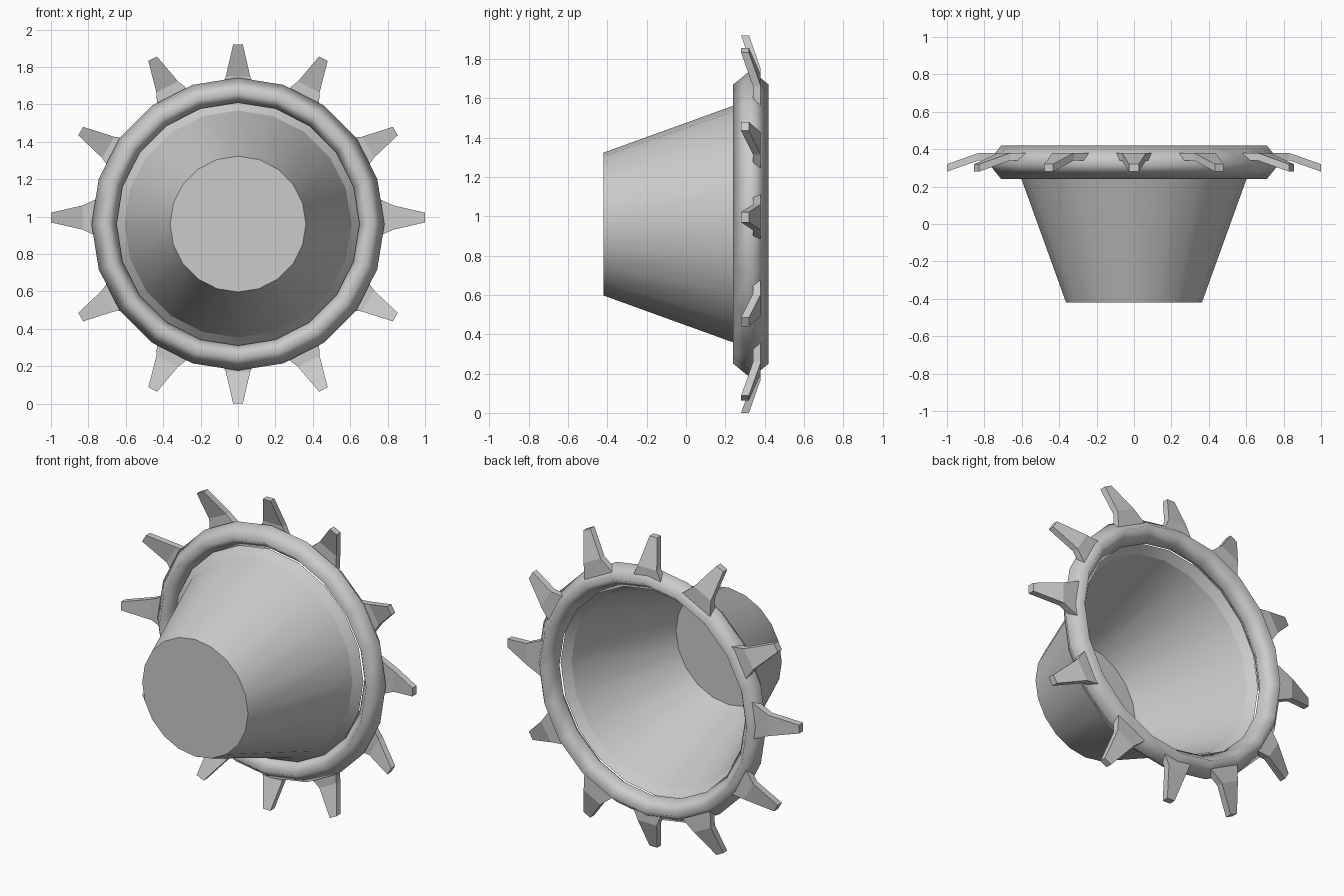
import bpy, bmesh
from math import sin, cos, pi, radians
from mathutils import Matrix, Vector

if "Cube" in bpy.data.objects:
    bpy.data.objects.remove(bpy.data.objects["Cube"], do_unlink=True)

CENTRE_Z = 0.96
SIDES = 20

grey = bpy.data.materials.new("plain grey")
grey.use_nodes = True
COLOUR = (0.6, 0.6, 0.6, 1)
grey.diffuse_color = COLOUR
grey.node_tree.nodes["Principled BSDF"].inputs["Base Color"].default_value = COLOUR


def finish(name, bm):
    """Turn a bmesh into a named object on the wheel's centre."""
    bmesh.ops.recalc_face_normals(bm, faces=bm.faces)
    mesh = bpy.data.meshes.new(name)
    bm.to_mesh(mesh)
    bm.free()
    mesh.materials.append(grey)
    obj = bpy.data.objects.new(name, mesh)
    obj.location.z = CENTRE_Z
    bpy.context.collection.objects.link(obj)
    return obj


def lathe(name, profile, closed=False, cap_first=False):
    """Spin (radius, y) points around the y axis."""
    bm = bmesh.new()
    rings = []
    for r, y in profile:
        rings.append([bm.verts.new((r * cos(2 * pi * i / SIDES), y, r * sin(2 * pi * i / SIDES)))
                      for i in range(SIDES)])
    pairs = list(zip(rings, rings[1:]))
    if closed:
        pairs.append((rings[-1], rings[0]))
    for a, b in pairs:
        for i in range(SIDES):
            j = (i + 1) % SIDES
            bm.faces.new((a[i], a[j], b[j], b[i])).smooth = True
    if cap_first:
        bm.faces.new(rings[0])
    return finish(name, bm)


# Hollow cup with a closed front and a slightly flared rim
cup = lathe("cup", [(0.363, -0.42), (0.607, 0.255), (0.65, 0.3)], cap_first=True)
bpy.ops.object.select_all(action="DESELECT")
cup.select_set(True)
bpy.context.view_layer.objects.active = cup
bpy.ops.object.shade_smooth_by_angle(angle=radians(23))

# Soft rim ring with a diamond section
lathe("rim_ring", [(0.783, 0.33), (0.71, 0.42), (0.637, 0.33), (0.71, 0.24)], closed=True)


def tooth(name, angle, tip, lift=0.0):
    """Flat tooth, flared at the root and bent forward towards its tip."""
    # distance back from tip, half width, front y
    sections = [(0.28, 0.115, 0.34), (0.17, 0.065, 0.34), (0, 0.026, 0.28)]
    bm = bmesh.new()
    loops = []
    for back, half, y in sections:
        r = tip - back
        loops.append([bm.verts.new(p) for p in
                      ((r, y, -half), (r, y, half), (r, y + 0.04, half), (r, y + 0.04, -half))])
    for a, b in zip(loops, loops[1:]):
        for i in range(4):
            j = (i + 1) % 4
            bm.faces.new((a[i], a[j], b[j], b[i]))
    bm.faces.new(loops[0])
    bm.faces.new(loops[-1])
    place = Matrix.Translation(Vector((0, 0, lift))) @ Matrix.Rotation(-radians(angle), 4, "Y")
    bmesh.ops.transform(bm, matrix=place, verts=bm.verts)
    finish(name, bm)


# Twelve teeth around the ring
tooth("tooth_top", 90, 0.96)
tooth("tooth_bottom", -90, 0.96)
tooth("tooth_left", 0, 1.0, lift=0.035)
tooth("tooth_right", 180, 1.0, lift=0.035)
for label, angle, tip in (("steep", 62.7, 0.995), ("shallow", 30.6, 0.977)):
    tooth(f"tooth_{label}_upper_left", angle, tip)
    tooth(f"tooth_{label}_upper_right", 180 - angle, tip)
    tooth(f"tooth_{label}_lower_left", -angle, tip)
    tooth(f"tooth_{label}_lower_right", 180 + angle, tip)
